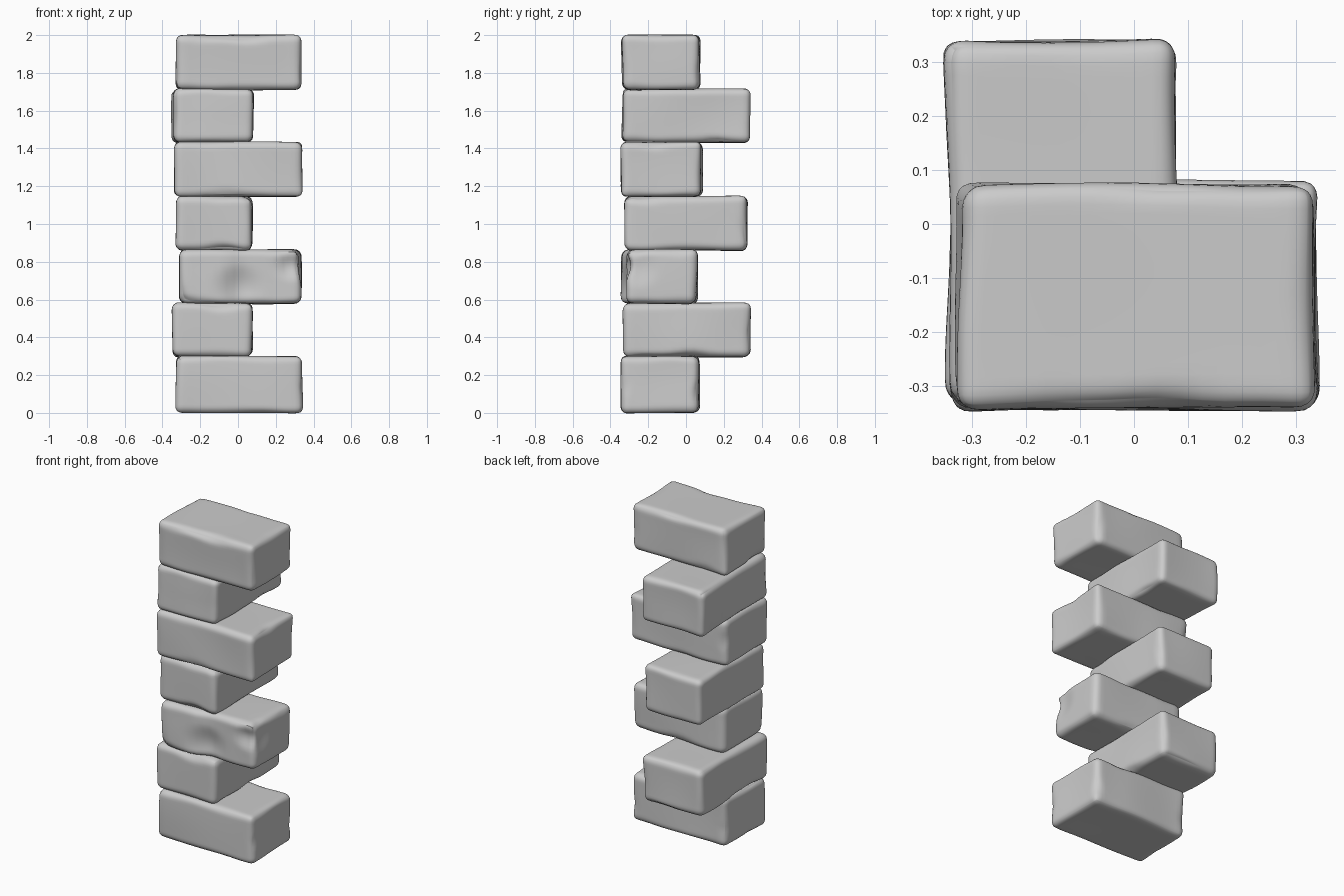
import bpy, bmesh, math
from mathutils import Vector, noise

cube = bpy.data.objects.get("Cube")
if cube:
    bpy.data.objects.remove(cube, do_unlink=True)

# Single stone colour
stone = bpy.data.materials.new("grey_stone")
stone.use_nodes = True
GREY = (0.6, 0.6, 0.6, 1)
stone.diffuse_color = GREY
bsdf = stone.node_tree.nodes["Principled BSDF"]
bsdf.inputs["Base Color"].default_value = GREY
bsdf.inputs["Roughness"].default_value = 0.8


def falloff(p, centre, radius):
    d = (p - Vector(centre)).length / radius
    return max(0, 1 - d * d) ** 2


def weathered_front(p):
    """Sunken, chipped right half of the damaged block's front."""
    if p.y < 0:
        front = min(1, -p.y / 0.3)
        t = min(1, max(0, (p.x + 0.08) / 0.12))
        p.y += 0.022 * t * t * (3 - 2 * t) * front
    p.y += 0.03 * falloff(p, (0.0, -0.32, 0.66), 0.14)
    p.y += 0.025 * falloff(p, (0.28, -0.32, 0.78), 0.09)
    p.x -= 0.015 * falloff(p, (0.33, -0.25, 0.77), 0.12)


def stone_block(name, lo, hi, seed, damage=None):
    """Rounded box with worn edges and gently uneven faces."""
    lo, hi = Vector(lo), Vector(hi)
    half, mid = (hi - lo) / 2, (hi + lo) / 2
    shift = Vector((seed * 7.3, seed * 3.1, seed * 5.7))
    bm = bmesh.new()
    bmesh.ops.create_cube(bm, size=2)
    bmesh.ops.subdivide_edges(bm, edges=bm.edges[:], cuts=23, use_grid_fill=True)
    for v in bm.verts:
        # crowd the grid towards the edges
        p = Vector([math.sin(c * math.pi / 2) * h for c, h in zip(v.co, half)])
        # rounded edges whose radius wanders, with a few larger chips
        n = noise.noise(p * 5 + shift)
        r = 0.038 + 0.016 * n + 0.05 * max(0, n - 0.3)
        core = Vector([max(r - h, min(h - r, c)) for c, h in zip(p, half)])
        out = p - core
        if out.length > 1e-6:
            p = core + out.normalized() * min(r, out.length)
        # slow waviness, kept low vertically so the courses stay seated
        w = noise.noise_vector(p * 2.5 + shift)
        p += Vector((w.x * 0.014, w.y * 0.014, w.z * 0.005))
        p += mid
        if damage:
            damage(p)
        v.co = p
    mesh = bpy.data.meshes.new(name)
    bm.to_mesh(mesh)
    bm.free()
    mesh.materials.append(stone)
    mesh.shade_smooth()
    obj = bpy.data.objects.new(name, mesh)
    bpy.context.collection.objects.link(obj)
    return obj


# Courses from the ground up: x range, y range, z range
courses = [
    ((-0.325, 0.335), (-0.34, 0.07), (0.0, 0.302)),
    ((-0.345, 0.075), (-0.335, 0.34), (0.296, 0.583)),
    ((-0.31, 0.335), (-0.34, 0.06), (0.578, 0.866)),
    ((-0.33, 0.075), (-0.33, 0.322), (0.86, 1.147)),
    ((-0.34, 0.34), (-0.345, 0.08), (1.143, 1.436)),
    ((-0.345, 0.08), (-0.335, 0.34), (1.43, 1.717)),
    ((-0.328, 0.337), (-0.343, 0.076), (1.71, 2.0)),
]
for i, ranges in enumerate(courses):
    lo, hi = zip(*ranges)
    kind = "wide" if i % 2 == 0 else "deep"
    stone_block(f"{kind}_stone_block_{i + 1}", lo, hi, i + 1,
                weathered_front if i == 2 else None)
